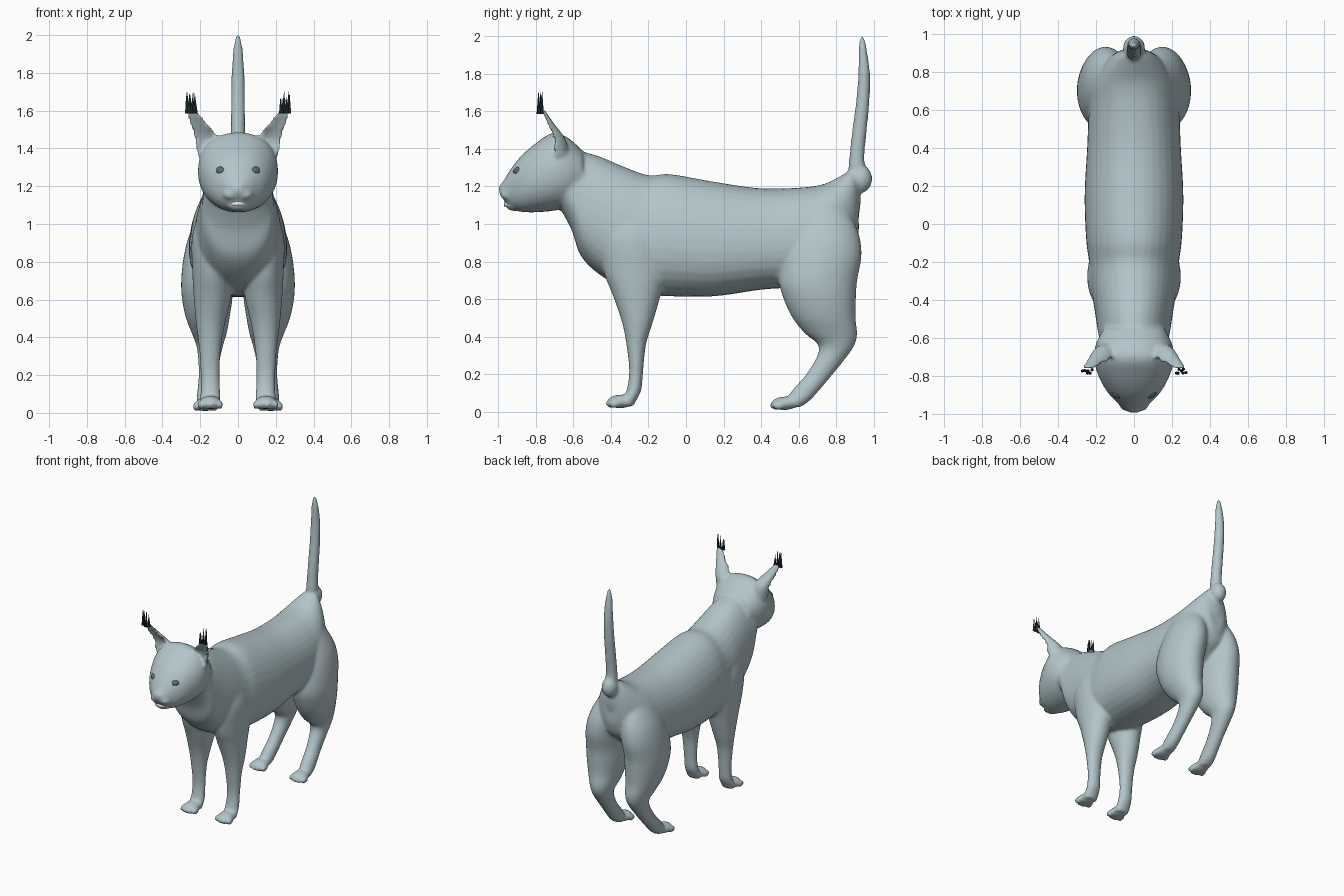
import bpy, bmesh, math, random
from mathutils import Matrix, Vector, Euler

if "Cube" in bpy.data.objects:
    bpy.data.objects.remove(bpy.data.objects["Cube"], do_unlink=True)
random.seed(4)
SIDES = 32


def material(name, rgb):
    m = bpy.data.materials.new(name)
    m.use_nodes = True
    m.diffuse_color = (*rgb, 1)
    m.node_tree.nodes["Principled BSDF"].inputs["Base Color"].default_value = (*rgb, 1)
    return m


fur = material("pale blue grey", (0.45, 0.56, 0.59))
dark = material("dark slate", (0.03, 0.05, 0.06))
eye_grey = material("eye grey", (0.11, 0.15, 0.17))
white = material("white", (0.9, 0.9, 0.9))


def spline(rows, steps=5):
    """Smooth interpolation through a list of rows."""
    out = []
    for i in range(len(rows) - 1):
        p = [rows[min(max(k, 0), len(rows) - 1)] for k in range(i - 1, i + 3)]
        for s in range(steps):
            t = s / steps
            out.append([b + 0.5 * t * (c - a + t * (2*a - 5*b + 4*c - d + t * (3*(b - c) + d - a)))
                        for a, b, c, d in zip(*p)])
    return out + [list(rows[-1])]


def loft(bm, rows, axis, side=1, egg=0.0, square=1.0, cup=None):
    """Rows are (position on axis, low, high, centre x, half width)."""
    loops = []
    for t, lo, hi, cx, rx in spline(rows):
        ring = []
        for i in range(SIDES):
            a = 2 * math.pi * i / SIDES
            c, s = (math.copysign(abs(f(a)) ** square, f(a)) for f in (math.cos, math.sin))
            x = cx + rx * c * (1 - egg * s)
            if cup is not None and s < 0:
                s *= cup
            v = (lo + hi) / 2 + (hi - lo) / 2 * s
            ring.append(bm.verts.new((side * x, t, v) if axis == "Y" else (side * x, v, t)))
        loops.append(ring)
    for r, q in zip(loops, loops[1:]):
        for i in range(SIDES):
            j = (i + 1) % SIDES
            bm.faces.new((r[i], r[j], q[j], q[i]))
    bm.faces.new(loops[0][::-1])
    bm.faces.new(loops[-1])


def blob(bm, loc, size, rot=(0, 0, 0)):
    mat = Matrix.LocRotScale(Vector(loc), Euler(rot), Vector(size))
    bmesh.ops.create_uvsphere(bm, u_segments=24, v_segments=14, radius=1, matrix=mat)


def finish(bm, name, mat):
    bmesh.ops.recalc_face_normals(bm, faces=bm.faces)
    me = bpy.data.meshes.new(name)
    bm.to_mesh(me)
    bm.free()
    me.materials.append(mat)
    me.polygons.foreach_set("use_smooth", [True] * len(me.polygons))
    ob = bpy.data.objects.new(name, me)
    bpy.context.collection.objects.link(ob)
    return ob


skin = bmesh.new()

# Torso and neck
loft(skin, [(-.68, 1.10, 1.46, 0, .16), (-.61, .97, 1.425, 0, .18), (-.56, .83, 1.39, 0, .19),
            (-.46, .73, 1.36, 0, .205), (-.33, .66, 1.305, 0, .225), (-.2, .625, 1.26, 0, .235),
            (-.08, .615, 1.265, 0, .25), (.15, .615, 1.225, 0, .258), (.4, .65, 1.19, 0, .245),
            (.62, .67, 1.195, 0, .235), (.74, .73, 1.215, 0, .22), (.83, .8, 1.26, 0, .17),
            (.89, .86, 1.29, 0, .115), (.92, .95, 1.26, 0, .06)], "Y", egg=.12, square=.9)

# Head
loft(skin, [(-.995, 1.165, 1.205, 0, .025), (-.975, 1.135, 1.225, 0, .05), (-.935, 1.085, 1.29, 0, .095),
            (-.88, 1.065, 1.36, 0, .145), (-.8, 1.062, 1.43, 0, .188), (-.71, 1.07, 1.485, 0, .212),
            (-.63, 1.09, 1.46, 0, .2), (-.55, 1.15, 1.39, 0, .16)], "Y", square=.92)
blob(skin, (0, -.915, 1.1), (.06, .045, .032))
blob(skin, (0, -.965, 1.195), (.028, .035, .022))

# Tail and its root
loft(skin, [(1.2, .87, .96, 0, .04), (1.3, .865, .955, 0, .043), (1.36, .87, .95, 0, .04),
            (1.5, .885, .963, 0, .038), (1.65, .905, .977, 0, .037), (1.8, .917, .98, 0, .034),
            (1.92, .918, .965, 0, .026), (1.985, .925, .953, 0, .014), (2.003, .935, .943, 0, .004)], "Z")
blob(skin, (0, .93, 1.24), (.058, .062, .075))
blob(skin, (0, .88, 1.13), (.09, .05, .14))

for s in (1, -1):
    # Muzzle pad and ear
    blob(skin, (s * .035, -.945, 1.155), (.045, .045, .03))
    loft(skin, [(1.36, -.80, -.62, .13, .085), (1.45, -.79, -.64, .163, .068), (1.52, -.79, -.69, .2, .052),
                (1.575, -.795, -.73, .232, .038), (1.61, -.79, -.75, .25, .02)], "Z", s, cup=-.35)
    # Front leg
    loft(skin, [(1.05, -.4, -.16, .14, .07), (.92, -.46, -.1, .135, .11), (.75, -.44, -.1, .135, .107),
                (.62, -.39, -.135, .135, .1), (.48, -.342, -.175, .145, .078), (.36, -.318, -.212, .148, .06),
                (.22, -.303, -.228, .148, .05), (.12, -.315, -.237, .146, .052), (.06, -.34, -.265, .146, .055),
                (.03, -.35, -.28, .146, .05)], "Z", s)
    # Hind leg
    loft(skin, [(1.08, .6, .86, .11, .08), (.95, .55, .92, .135, .12), (.83, .51, .935, .152, .135),
                (.7, .495, .912, .163, .138), (.6, .52, .905, .163, .133), (.5, .567, .903, .16, .115),
                (.42, .63, .912, .152, .092), (.36, .7, .9, .15, .072), (.3, .7, .862, .152, .06),
                (.2, .64, .782, .158, .05), (.12, .57, .715, .165, .05), (.06, .53, .66, .17, .05),
                (.025, .53, .61, .17, .04)], "Z", s)
    # Paws with four toes each
    for x, y, z in ((.147, -.35, .055), (.172, .525, .045)):
        blob(skin, (s * x, y, z), (.058, .07, .036))
        for k in range(4):
            off = (k - 1.5)
            blob(skin, (s * x + off * .034, y - .052 + abs(off) * .014, z - .012), (.018, .035, .024))

# Blend the parts into one smooth skin
body = finish(skin, "body_skin", fur)
remesh = body.modifiers.new("Blend", "REMESH")
remesh.mode = "VOXEL"
remesh.voxel_size = .011
remesh.use_smooth_shade = True
smooth = body.modifiers.new("Soften", "SMOOTH")
smooth.factor = .5
smooth.iterations = 7

for s, label in ((1, "left"), (-1, "right")):
    # Eye
    bm = bmesh.new()
    blob(bm, (s * .09, -.895, 1.28), (.031, .022, .024), (0, s * -.15, s * .6))
    finish(bm, label + "_eye", eye_grey)
    # Ear tuft
    bm = bmesh.new()
    for k in range(7):
        h = random.uniform(.08, .12)
        x = s * (.225 + .008 * k)
        loc = Matrix.Translation((x, -.775 + random.uniform(-.014, .014), 1.585 + h / 2))
        bmesh.ops.create_cone(bm, cap_ends=True, segments=6, radius1=.009, radius2=.0005, depth=h,
                              matrix=loc @ Matrix.Rotation(s * random.uniform(-.06, .1), 4, "Y"))
    finish(bm, label + "_ear_tuft", dark)

# Mouth opening: a thin crescent wrapped round the muzzle
bm = bmesh.new()
rows = []
for i in range(13):
    u = i / 6 - 1
    y, z = -.968 + .045 * u * u, 1.107 - .012 * u * u
    h = .012 * (1 - u * u) + .0005
    rows.append([bm.verts.new((u * .062, y + d, z + e)) for d, e in ((0, -h), (0, h), (.008, h), (.008, -h))])
for r, q in zip(rows, rows[1:]):
    for i in range(4):
        j = (i + 1) % 4
        bm.faces.new((r[i], r[j], q[j], q[i]))
bm.faces.new(rows[0])
bm.faces.new(rows[-1])
finish(bm, "mouth", white)
